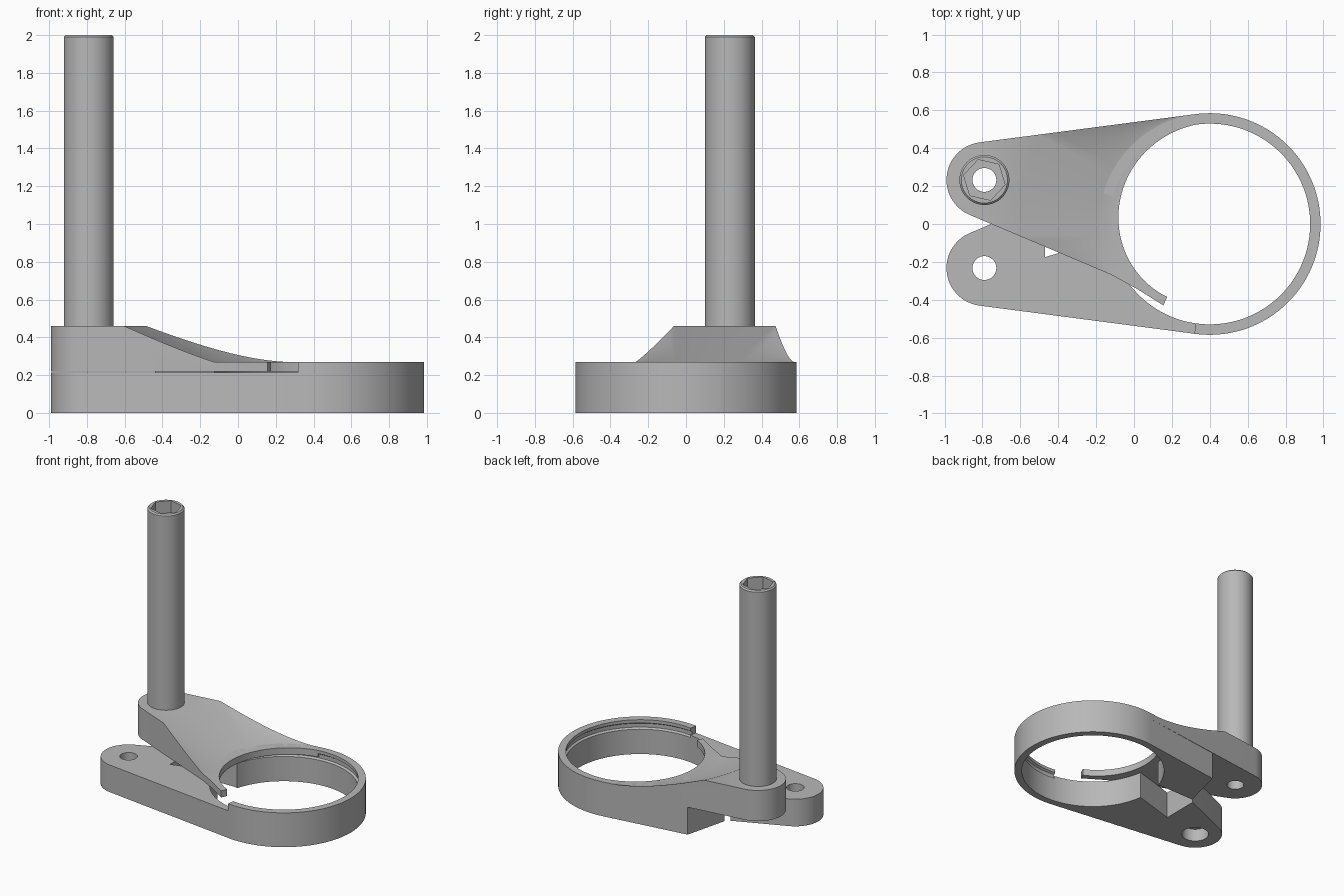
import bpy, bmesh, math
from mathutils import Vector

if "Cube" in bpy.data.objects:
    bpy.data.objects.remove(bpy.data.objects["Cube"])

grey = bpy.data.materials.new("plain grey")
grey.diffuse_color = (0.48, 0.48, 0.48, 1)
grey.use_nodes = True
grey.node_tree.nodes["Principled BSDF"].inputs["Base Color"].default_value = grey.diffuse_color

RING = (0.4, 0.0)
R_OUT, R_IN = 0.585, 0.53
LOBE_B, LOBE_F, R_LOBE = (-0.79, 0.2325), (-0.79, -0.2325), 0.2
BASE_TOP, RIM_TOP, ARM_TOP = 0.214, 0.27, 0.46


def arc(c, r0, a0, a1, n, r1=None):
    """Points on an arc in degrees; radius may drift from r0 to r1."""
    r1 = r0 if r1 is None else r1
    pts = []
    for i in range(n + 1):
        t = i / n
        a = math.radians(a0 + (a1 - a0) * t)
        r = r0 + (r1 - r0) * t
        pts.append((c[0] + r * math.cos(a), c[1] + r * math.sin(a)))
    return pts


def finish(name, bm):
    bmesh.ops.recalc_face_normals(bm, faces=bm.faces)
    me = bpy.data.meshes.new(name)
    bm.to_mesh(me)
    bm.free()
    ob = bpy.data.objects.new(name, me)
    bpy.context.collection.objects.link(ob)
    me.materials.append(grey)
    return ob


def prism(name, outline, z0, z1):
    bm = bmesh.new()
    face = bm.faces.new([bm.verts.new((x, y, z0)) for x, y in outline])
    top = bmesh.ops.extrude_face_region(bm, geom=[face])["geom"]
    bmesh.ops.translate(bm, vec=(0, 0, z1 - z0),
                        verts=[v for v in top if isinstance(v, bmesh.types.BMVert)])
    return finish(name, bm)


def sweep(name, centre, profile, a0, a1, n):
    """Turn a closed (radius, z) profile about a vertical axis."""
    bm = bmesh.new()
    full = abs(a1 - a0) >= 360
    rows = []
    for i in range(n if full else n + 1):
        a = math.radians(a0 + (a1 - a0) * i / n)
        rows.append([bm.verts.new((centre[0] + r * math.cos(a),
                                   centre[1] + r * math.sin(a), z)) for r, z in profile])
    k = len(profile)
    for i in range(n):
        p, q = rows[i], rows[(i + 1) % len(rows)]
        for j in range(k):
            bm.faces.new((p[j], q[j], q[(j + 1) % k], p[(j + 1) % k]))
    if not full:
        bm.faces.new(rows[0])
        bm.faces.new(rows[-1])
    return finish(name, bm)


def activate(ob):
    bpy.ops.object.select_all(action='DESELECT')
    ob.select_set(True)
    bpy.context.view_layer.objects.active = ob


def cut(ob, cutter):
    mod = ob.modifiers.new("cut", 'BOOLEAN')
    mod.operation, mod.solver, mod.object = 'DIFFERENCE', 'EXACT', cutter
    activate(ob)
    bpy.ops.object.modifier_apply(modifier=mod.name)
    bpy.data.objects.remove(cutter, do_unlink=True)


def hole(ob, c, r, z0, z1, sides=48, turn=0):
    pts = arc(c, r, turn, turn + 360, sides)[:-1]
    cut(ob, prism("hole_cutter", pts, z0, z1))


# Split ring with a shallow groove inside
ring = sweep("clamp_ring", RING,
             [(R_IN, 0), (R_OUT, 0), (R_OUT, RIM_TOP), (R_IN, RIM_TOP), (R_IN, 0.245),
              (R_IN + 0.015, 0.235), (R_IN + 0.015, 0.205), (R_IN, 0.195)],
             -98, 164, 84)

# Low front arm, with the notch that opens the ring
front_arm = prism("front_arm",
                  arc(LOBE_F, R_LOBE, 112.9, 262.5, 32)
                  + arc(RING, R_OUT, 262.5, 263.5, 2)
                  + arc(RING, R_IN, 262.5, 188, 28)
                  + [(-0.47, -0.175), (-0.47, 0.12)], 0, BASE_TOP)
hole(front_arm, LOBE_F, 0.063, -0.1, 0.4)
hole(front_arm, LOBE_F, 0.1, -0.1, 0.1)

# Block under the rear arm, tying it to the ring
block = prism("rear_block",
              arc(RING, 0.56, 97.45, 164, 24) + [(-0.44, 0.15), (-0.355, 0.487)]
              + arc(RING, R_OUT, 97.45, 97.45, 1)[:1], 0, 0.25)

# Raised rear arm with a thin tongue along the ring
rear_arm = prism("rear_arm",
                 arc(LOBE_B, R_LOBE, 97.45, 247.1, 32)
                 + [(-0.12, -0.268), (0.02, -0.345), (0.155, -0.43)]
                 + arc(RING, 0.446, 239.7, 97.45, 56, R_IN)
                 + arc(RING, R_OUT, 97.45, 97.45, 1)[:1], 0.218, ARM_TOP)
# Conical slope falling towards the ring
cone = sweep("slope_cutter", RING,
             [(0.05, RIM_TOP), (0.59, RIM_TOP), (1.005, ARM_TOP), (1.005, 0.6), (0.05, 0.6)],
             0, 360, 128)
cut(rear_arm, cone)
hole(rear_arm, LOBE_B, 0.063, 0.1, 0.6)

# Tall post with a hexagonal socket
post = sweep("post", LOBE_B,
             [(0.063, 0.44), (0.132, 0.44), (0.132, 1.99), (0.122, 2.0), (0.063, 2.0)],
             0, 360, 64)
hole(post, LOBE_B, 0.112, 1.82, 2.1, 6, 47)

for ob in (ring, front_arm, block, rear_arm, post):
    activate(ob)
    bpy.ops.object.shade_smooth_by_angle(angle=math.radians(25))
